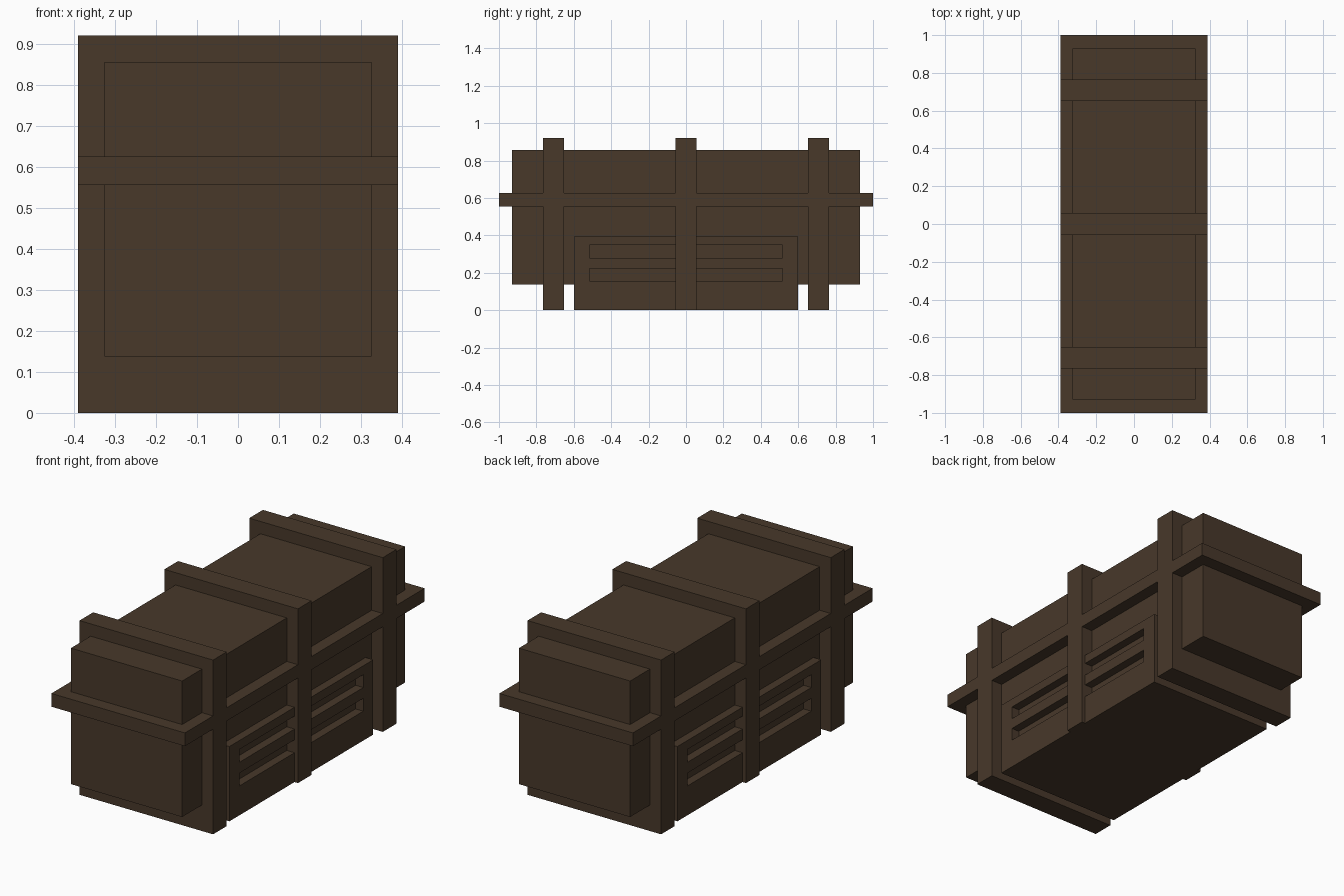
import bpy
import bmesh
from mathutils import Matrix, Vector

if "Cube" in bpy.data.objects:
    bpy.data.objects.remove(bpy.data.objects["Cube"])

wood = bpy.data.materials.new("dark_brown")
wood.diffuse_color = (0.065, 0.040, 0.023, 1)
wood.use_nodes = True
wood.node_tree.nodes["Principled BSDF"].inputs["Base Color"].default_value = wood.diffuse_color


def boxes(name, spans):
    """One object made of boxes, each given as (x0, x1, y0, y1, z0, z1)."""
    bm = bmesh.new()
    for x0, x1, y0, y1, z0, z1 in spans:
        centre = Vector(((x0 + x1) / 2, (y0 + y1) / 2, (z0 + z1) / 2))
        size = Matrix.Diagonal((x1 - x0, y1 - y0, z1 - z0, 1))
        bmesh.ops.create_cube(bm, size=1, matrix=Matrix.Translation(centre) @ size)
    mesh = bpy.data.meshes.new(name)
    bm.to_mesh(mesh)
    bm.free()
    mesh.materials.append(wood)
    obj = bpy.data.objects.new(name, mesh)
    bpy.context.collection.objects.link(obj)
    return obj


OUT = 0.39    # half width of the straps
BODY = 0.325  # half width of the crate body

# Main crate body
boxes("crate_body", [(-BODY, BODY, -0.93, 0.93, 0.137, 0.855)])

# Upright straps wrapping the crate
for label, y in (("front", -0.708), ("middle", 0), ("back", 0.708)):
    boxes(label + "_strap", [(-OUT, OUT, y - 0.057, y + 0.057, 0, 0.92)])

# Horizontal belt
boxes("belt", [(-OUT, OUT, -1, 1, 0.555, 0.625)])

# Slotted base, cut through to the body on both sides
base = boxes("slotted_base", [(-0.37, 0.37, -0.6, 0.6, 0, 0.395)])
slots = []
for z in (0.155, 0.28):
    for x0, x1 in ((BODY, 0.5), (-0.5, -BODY)):
        slots.append((x0, x1, -0.517, 0.517, z, z + 0.068))
cutter = boxes("slot_cutter", slots)
cutter.hide_render = True
cut = base.modifiers.new("slots", 'BOOLEAN')
cut.operation = 'DIFFERENCE'
cut.solver = 'EXACT'
cut.object = cutter
bpy.context.view_layer.objects.active = base
bpy.ops.object.modifier_apply(modifier=cut.name)
bpy.data.objects.remove(cutter)
